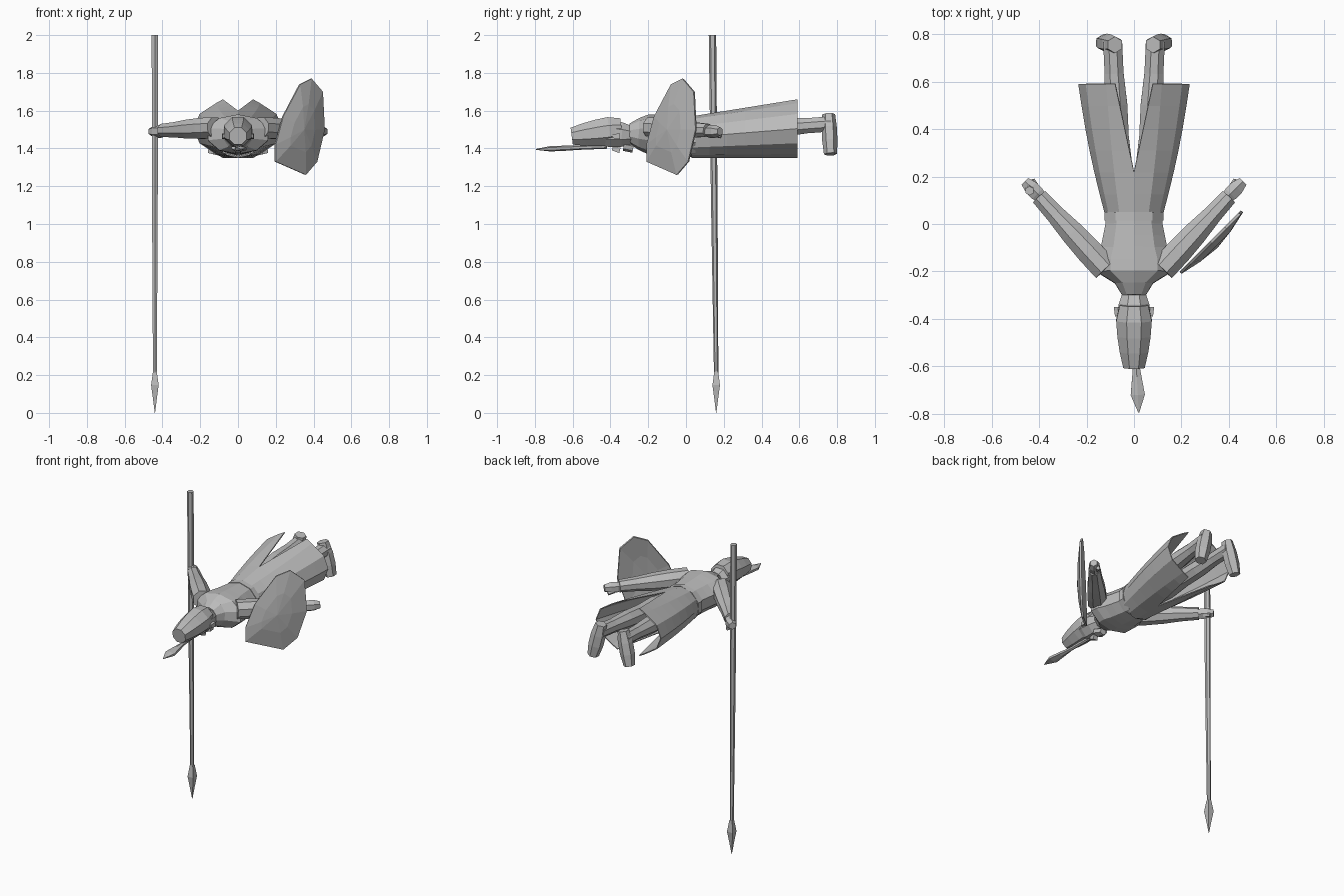
import bpy, bmesh, math
from mathutils import Vector

cube = bpy.data.objects.get("Cube")
if cube:
    bpy.data.objects.remove(cube)

grey = bpy.data.materials.new("plain grey")
grey.use_nodes = True
grey.diffuse_color = (0.5, 0.5, 0.5, 1)
grey.node_tree.nodes["Principled BSDF"].inputs["Base Color"].default_value = grey.diffuse_color


def finish(name, bm, mirror=False, thickness=0):
    """Turn a bmesh into a flat shaded object."""
    bmesh.ops.recalc_face_normals(bm, faces=bm.faces)
    mesh = bpy.data.meshes.new(name)
    bm.to_mesh(mesh)
    bm.free()
    mesh.materials.append(grey)
    obj = bpy.data.objects.new(name, mesh)
    bpy.context.collection.objects.link(obj)
    if thickness:
        solidify = obj.modifiers.new("thickness", 'SOLIDIFY')
        solidify.thickness = thickness
        solidify.offset = -1
    if mirror:
        obj.modifiers.new("mirror", 'MIRROR').merge_threshold = 0.001


def bridge(bm, rows, closed):
    """Join neighbouring rows of vertices with quads."""
    for row, following in zip(rows, rows[1:]):
        count = len(row)
        for i in range(count if closed else count - 1):
            j = (i + 1) % count
            bm.faces.new((row[i], row[j], following[j], following[i]))


def tube(name, start, end, radii, sides=8, mirror=False, deepest=1):
    """Straight loft with evenly spaced rings; deepest limits how thick wide rings get."""
    bm = bmesh.new()
    start, end = Vector(start), Vector(end)
    direction = (end - start).normalized()
    upright = abs(direction.z) > abs(direction.y)
    reference = Vector((0, 1, 0)) if upright else Vector((0, 0, 1))
    across = direction.cross(reference).normalized()
    deep = across.cross(direction)
    fit = 1 / math.cos(math.pi / sides)
    rows = []
    for i, radius in enumerate(radii):
        middle = start.lerp(end, i / (len(radii) - 1))
        row = []
        for k in range(sides):
            angle = math.tau * (k + 0.5) / sides
            offset = across * radius * math.cos(angle) + deep * min(radius, deepest) * math.sin(angle)
            row.append(bm.verts.new(middle + offset * fit))
        rows.append(row)
    bridge(bm, rows, True)
    bm.faces.new(rows[0])
    bm.faces.new(rows[-1])
    finish(name, bm, mirror)


# Body, lying face down with the head to the front
tube("torso", (0, .05, 1.465), (0, -.3, 1.48), (.12, .12, .13, .14, .16, .16, .08, .05),
     sides=10, deepest=.1)
tube("belt", (0, .05, 1.465), (0, .015, 1.465), (.125, .125), sides=10, deepest=.105)

# Head, hat and trimmings
tube("head", (0, -.28, 1.47), (0, -.46, 1.48), (.045, .065, .07, .06))
tube("hat", (0, -.34, 1.5), (0, -.605, 1.465), (.06, .075, .07, .06, .045))
tube("nose", (0, -.39, 1.4), (0, -.35, 1.39), (.01, .015), sides=4)
tube("beard", (0, -.33, 1.41), (0, -.28, 1.4), (.035, .02), sides=6, deepest=.02)
tube("ear", (.07, -.39, 1.465), (.07, -.35, 1.465), (.01, .015), sides=4, mirror=True)
tube("feather", (0, -.42, 1.41), (.02, -.795, 1.395), (.01, .01, .01, .02, .03, .002),
     sides=6, deepest=.012)

# Arms and hands
tube("sleeve", (.12, -.19, 1.51), (.4, .115, 1.495), (.055, .055, .05, .04, .035), mirror=True)
tube("hand", (.38, .1, 1.49), (.46, .18, 1.49), (.02, .03, .03, .02), sides=6, mirror=True)
tube("thumb", (.41, .15, 1.475), (.43, .185, 1.465), (.012, .01), sides=5, mirror=True)

# Legs and feet
tube("leg", (.06, .1, 1.48), (.09, .77, 1.53), (.05, .06, .05, .05, .04, .04), mirror=True)
tube("foot", (.08, .755, 1.58), (.13, .765, 1.37), (.03, .04, .04, .03),
     sides=6, mirror=True, deepest=.035)

# Long coat skirt: half an oval that widens to the hem and parts into front and back slits
bm = bmesh.new()
rows = []
steps = 6
for i in range(steps + 1):
    t = i / steps
    half_width = .12 + .115 * t + .01 * math.sin(math.pi * t)
    top, low = 1.57 + .09 * t, 1.35
    slit = .12 * max(0, t - 1 / 3)
    row = []
    for k in range(steps + 1):
        angle = math.pi * k / steps
        x = max(slit, half_width * math.sin(angle))
        z = (top + low) / 2 + (top - low) / 2 * math.cos(angle)
        row.append(bm.verts.new((x, .03 + .56 * t, z)))
    rows.append(row)
bridge(bm, rows, False)
finish("coat_skirt", bm, mirror=True, thickness=.006)

# Domed shield on the left arm, standing diagonally
rim = [(.2, 1.33), (.36, 1.26), (.42, 1.33), (.46, 1.5), (.45, 1.7),
       (.39, 1.77), (.33, 1.74), (.24, 1.57), (.2, 1.42)]
bm = bmesh.new()
centre = Vector((.33, -.08, 1.5))
outward = Vector((1, -1, 0)).normalized()
edge = [bm.verts.new((x, x - .41, z)) for x, z in rim]
inner = [bm.verts.new(v.co.lerp(centre, .5) + outward * .02) for v in edge]
apex = bm.verts.new(centre + outward * .03)
bridge(bm, [edge, inner], True)
for a, b in zip(inner, inner[1:] + inner[:1]):
    bm.faces.new((a, b, apex))
finish("shield", bm, thickness=.012)

# Spear held upright, point down, in the right hand
tube("spear_shaft", (-.44, .14, 2), (-.44, .16, .18), (.017, .015, .01), sides=6)
tube("spear_head", (-.44, .16, .22), (-.44, .16, 0), (.01, .02, .01, .001), sides=4)
